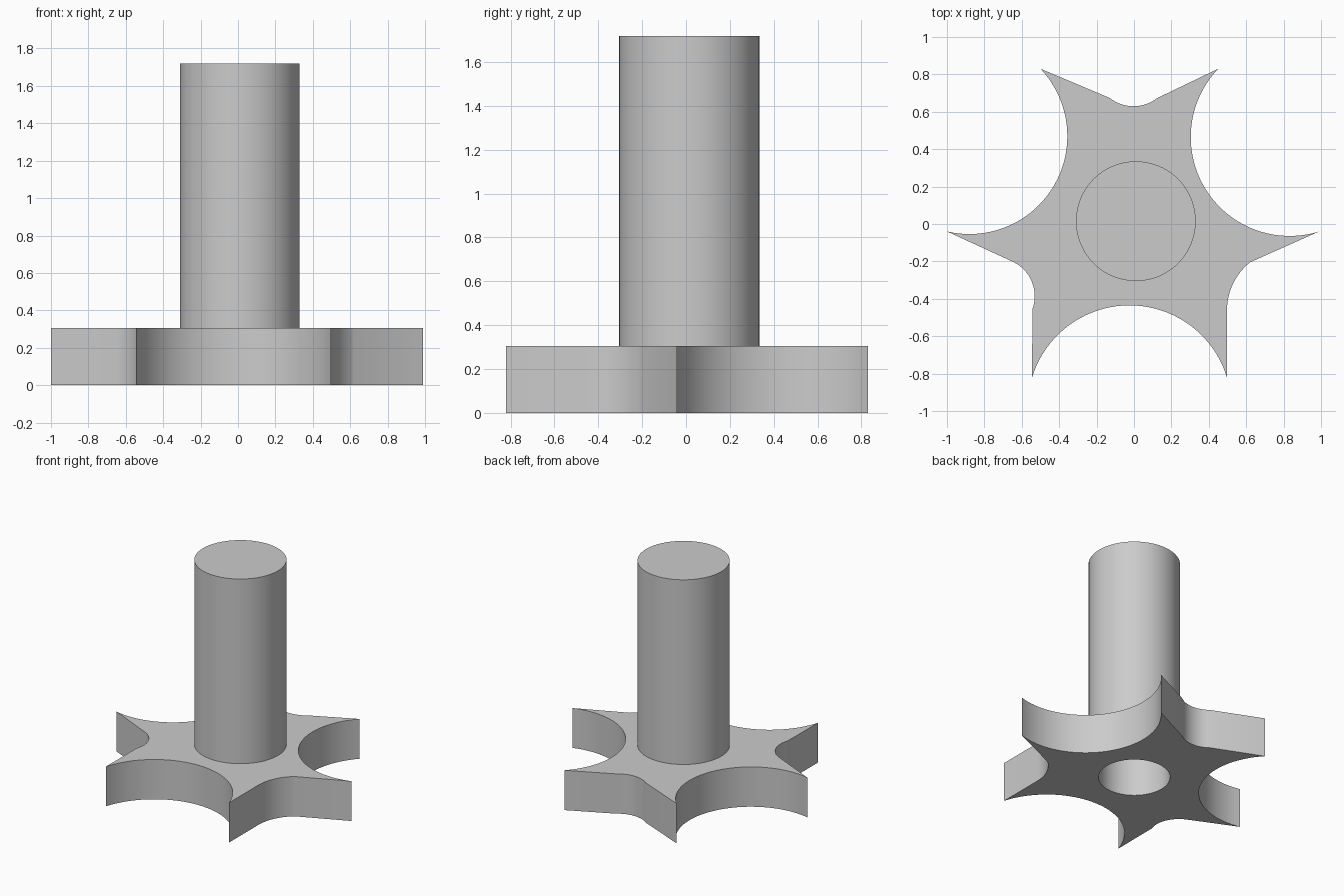
import bpy
import bmesh
from math import atan2, cos, sin, pi, radians, hypot

if "Cube" in bpy.data.objects:
    bpy.data.objects.remove(bpy.data.objects["Cube"], do_unlink=True)

PLATE_TOP = 0.305
SHAFT_TOP = 1.72
AXIS = (0.01, 0.015)

grey = bpy.data.materials.new("plain grey")
grey.use_nodes = True
grey.diffuse_color = (0.6, 0.6, 0.6, 1)
grey.node_tree.nodes["Principled BSDF"].inputs["Base Color"].default_value = (0.6, 0.6, 0.6, 1)


def arc(center, start, end, steps):
    """Points along the shorter arc from start to end, ends included."""
    cx, cy = center
    a = atan2(start[1] - cy, start[0] - cx)
    b = atan2(end[1] - cy, end[0] - cx)
    sweep = (b - a + pi) % (2 * pi) - pi
    r0 = hypot(start[0] - cx, start[1] - cy)
    r1 = hypot(end[0] - cx, end[1] - cy)
    points = []
    for i in range(steps + 1):
        t = i / steps
        r = r0 + (r1 - r0) * t
        points.append((cx + r * cos(a + sweep * t), cy + r * sin(a + sweep * t)))
    return points


def circle(radius, steps=96):
    return [(AXIS[0] + radius * cos(2 * pi * i / steps),
             AXIS[1] + radius * sin(2 * pi * i / steps)) for i in range(steps)]


def extrude_outline(name, outline, bottom, top):
    """Closed outline raised into a solid prism."""
    bm = bmesh.new()
    face = bm.faces.new([bm.verts.new((x, y, bottom)) for x, y in outline])
    raised = bmesh.ops.extrude_face_region(bm, geom=[face])["geom"]
    for v in raised:
        if isinstance(v, bmesh.types.BMVert):
            v.co.z = top
    bmesh.ops.recalc_face_normals(bm, faces=bm.faces)
    mesh = bpy.data.meshes.new(name)
    bm.to_mesh(mesh)
    bm.free()
    mesh.materials.append(grey)
    obj = bpy.data.objects.new(name, mesh)
    bpy.context.collection.objects.link(obj)
    return obj


# Six-pointed base plate: three wide scoops alternate with three small notches
back_right, back_left = (-0.50, 0.83), (0.45, 0.83)
side_left, side_right = (0.99, -0.04), (-1.0, -0.04)
front_left, front_right = (0.497, -0.82), (-0.545, -0.82)

outline = (
    arc((0.832, 0.465), back_left, side_left, 40)
    + arc((0.831, -0.46), (0.62, -0.205), (0.497, -0.46), 14)
    + arc((-0.024, -0.98), front_left, front_right, 40)
    + arc((-0.735, -0.385), (-0.543, -0.455), (-0.645, -0.203), 16)
    + arc((-0.88, 0.47), side_right, back_right, 40)
    + arc((-0.003, 0.834), (-0.13, 0.674), (0.122, 0.672), 16)
)
plate = extrude_outline("base_plate", outline, 0, PLATE_TOP)

# Upright shaft
shaft = extrude_outline("shaft", circle(0.32), PLATE_TOP, SHAFT_TOP)

# Blind bore from below, through the plate and up the shaft
bore = extrude_outline("bore_cutter", circle(0.25), -0.1, 1.4)
bore.hide_render = True

for obj in (plate, shaft):
    cut = obj.modifiers.new("bore", "BOOLEAN")
    cut.operation = "DIFFERENCE"
    cut.solver = "EXACT"
    cut.object = bore
    bpy.ops.object.select_all(action="DESELECT")
    obj.select_set(True)
    bpy.context.view_layer.objects.active = obj
    bpy.ops.object.modifier_apply(modifier=cut.name)
    bpy.ops.object.shade_smooth_by_angle(angle=radians(20))

bpy.data.objects.remove(bore, do_unlink=True)
